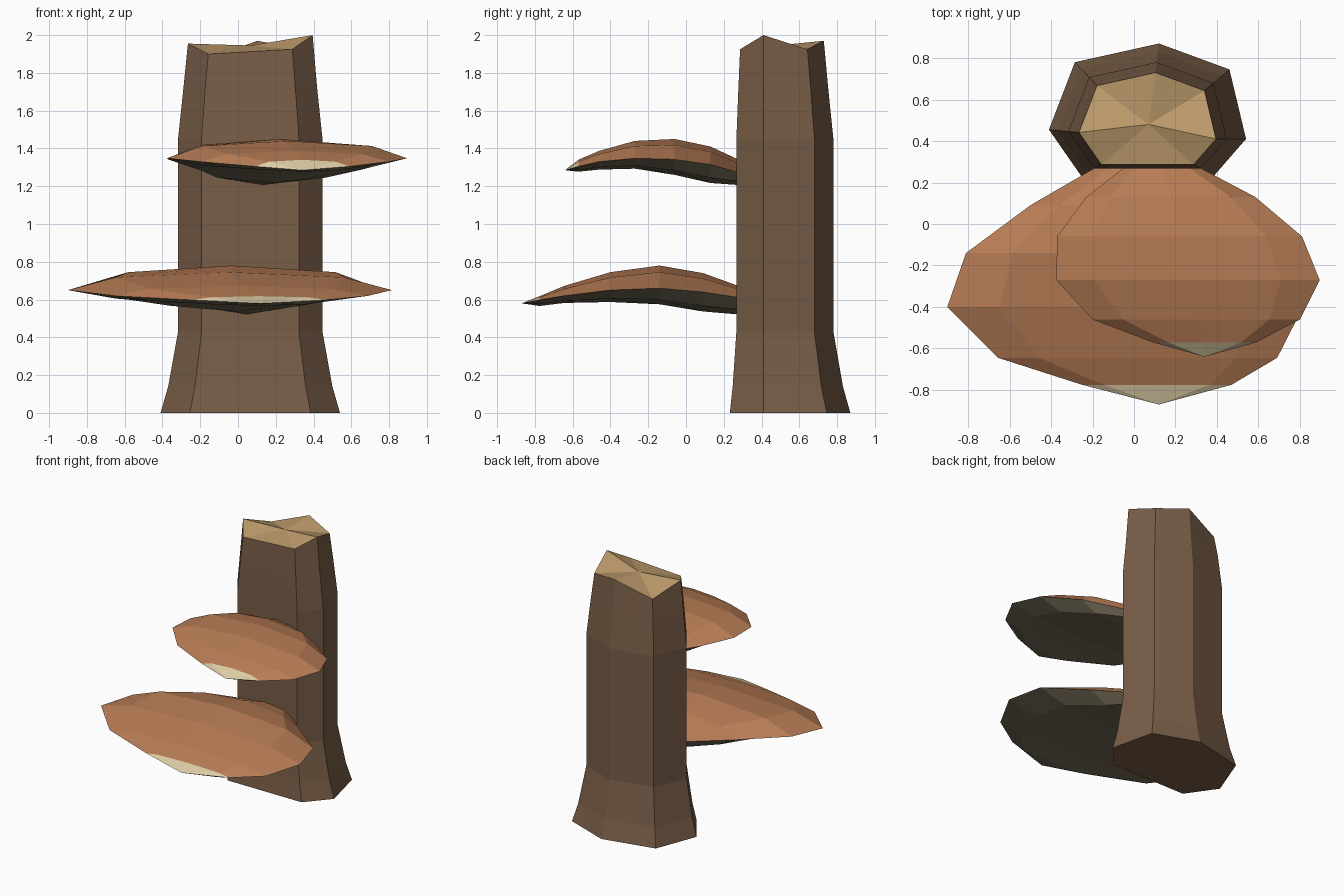
import bpy, bmesh, math

if "Cube" in bpy.data.objects:
    bpy.data.objects.remove(bpy.data.objects["Cube"])


def material(name, rgb):
    m = bpy.data.materials.new(name)
    m.diffuse_color = (*rgb, 1)
    m.use_nodes = True
    m.node_tree.nodes["Principled BSDF"].inputs["Base Color"].default_value = m.diffuse_color
    return m


BARK = material("bark", (0.19, 0.112, 0.064))
WOOD = material("cut_wood", (0.50, 0.32, 0.145))
CAP = material("shelf_top", (0.47, 0.20, 0.09))
GILL = material("shelf_underside", (0.17, 0.145, 0.095))
RIM = material("shelf_pale_tip", (0.73, 0.61, 0.38))


def finish(bm, name, mats):
    bmesh.ops.recalc_face_normals(bm, faces=bm.faces[:])
    me = bpy.data.meshes.new(name)
    bm.to_mesh(me)
    bm.free()
    for m in mats:
        me.materials.append(m)
    ob = bpy.data.objects.new(name, me)
    bpy.context.collection.objects.link(ob)
    return ob


def bridge(bm, a, b):
    n = len(a)
    return [bm.faces.new((a[i], a[(i + 1) % n], b[(i + 1) % n], b[i])) for i in range(n)]


def fan(bm, ring, tip):
    n = len(ring)
    return [bm.faces.new((ring[i], ring[(i + 1) % n], tip)) for i in range(n)]


# Trunk: seven-sided, flared foot, tapered and broken top
foot = [(-0.255, 0.232), (0.385, 0.232), (0.54, 0.41), (0.46, 0.745),
        (0.12, 0.87), (-0.285, 0.78), (-0.41, 0.455)]
levels = [(0, 1), (0.14, 0.915), (0.43, 0.805), (1.45, 0.805), (1.72, 0.745), (None, 0.695)]
jagged = [1.90, 1.925, 2.0, 1.925, 1.97, 1.87, 1.955]
cx, cy = 0.065, 0.41
bm = bmesh.new()
rings = []
for z, s in levels:
    rings.append([bm.verts.new((cx + (x - cx) * s, cy + (y - cy) * s, jagged[i] if z is None else z))
                  for i, (x, y) in enumerate(foot)])
for a, b in zip(rings, rings[1:]):
    bridge(bm, a, b)
bm.faces.new(rings[0])
for f in fan(bm, rings[-1], bm.verts.new((0.07, 0.48, 1.945))):
    f.material_index = 1
finish(bm, "trunk", [BARK, WOOD])


# Shelf fungus: eight-point sections lofted forward to a pale tip
def shelf(name, sections, tip):
    bm = bmesh.new()
    rings = []
    for y, xl, xr, top, rim, bottom in sections:
        ring = []
        for k in range(8):
            a = k * math.pi / 4
            s = math.sin(a)
            ring.append(bm.verts.new(((xl + xr) / 2 + (xr - xl) / 2 * math.cos(a), y,
                                      rim + s * ((top - rim) if s > 0 else (rim - bottom)))))
        rings.append(ring)
    for a, b in zip(rings, rings[1:]):
        for k, f in enumerate(bridge(bm, a, b)):
            f.material_index = 0 if k < 4 else 1
    for k, f in enumerate(fan(bm, rings[-1], bm.verts.new(tip))):
        f.material_index = 2 if k < 4 else 1
    bm.faces.new(rings[0])
    finish(bm, name, [CAP, GILL, RIM])


# Sections: y, left x, right x, top z, rim z, bottom z
shelf("lower_shelf", [
    (0.32, -0.13, 0.22, 0.65, 0.60, 0.515),
    (0.27, -0.19, 0.28, 0.675, 0.612, 0.522),
    (0.09, -0.50, 0.47, 0.74, 0.64, 0.537),
    (-0.14, -0.81, 0.745, 0.78, 0.66, 0.575),
    (-0.40, -0.90, 0.815, 0.745, 0.65, 0.587),
    (-0.645, -0.655, 0.69, 0.672, 0.62, 0.582),
    (-0.775, -0.25, 0.47, 0.618, 0.598, 0.566),
], (0.12, -0.87, 0.58))

shelf("upper_shelf", [
    (0.32, 0.0, 0.24, 1.31, 1.26, 1.20),
    (0.27, -0.05, 0.32, 1.345, 1.275, 1.207),
    (0.13, -0.23, 0.585, 1.41, 1.315, 1.217),
    (-0.06, -0.37, 0.81, 1.45, 1.342, 1.26),
    (-0.27, -0.375, 0.895, 1.44, 1.348, 1.293),
    (-0.46, -0.20, 0.80, 1.387, 1.33, 1.288),
    (-0.57, 0.09, 0.59, 1.34, 1.305, 1.277),
], (0.34, -0.64, 1.285))
